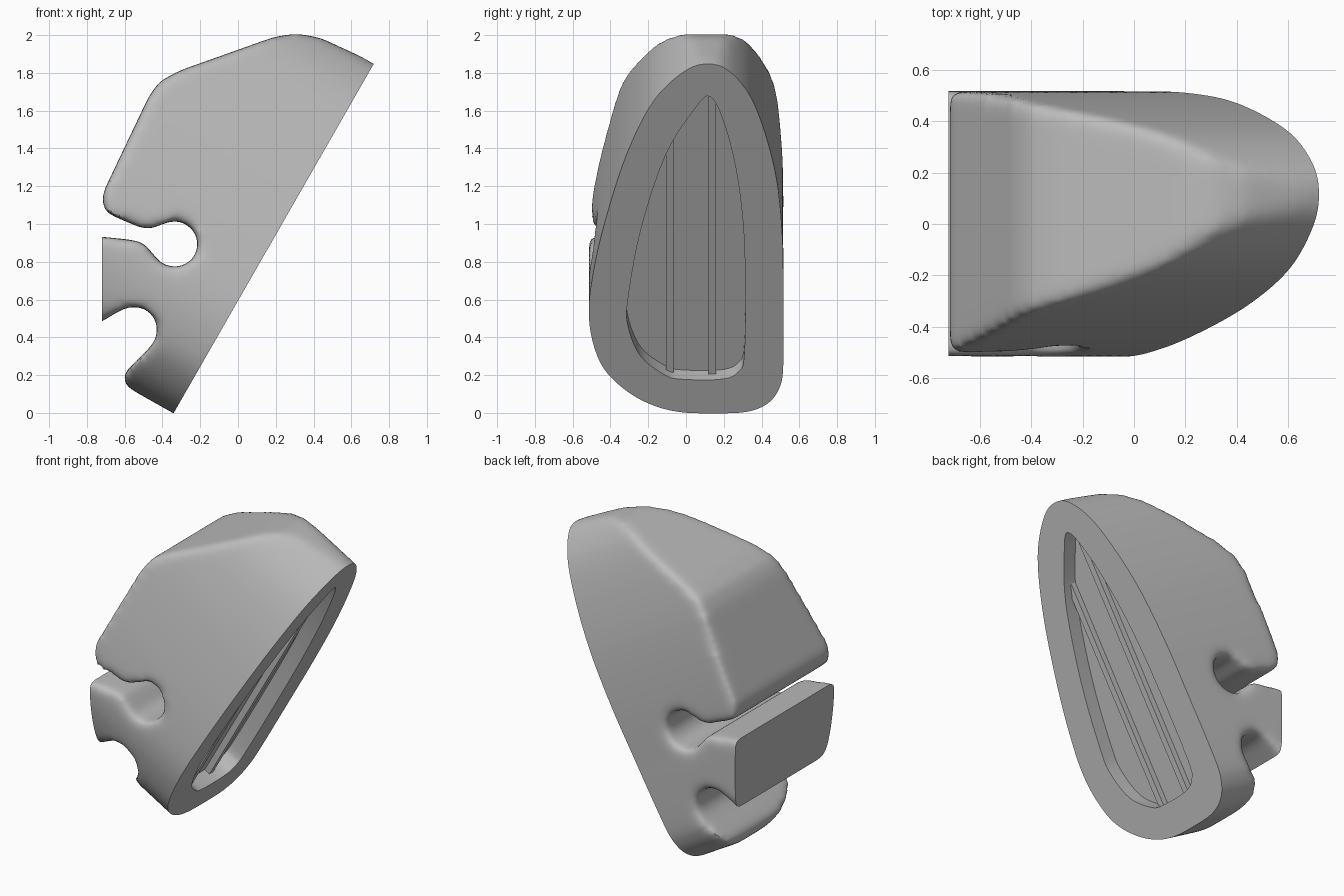
import bpy, bmesh
from math import sin, cos, radians
from mathutils import Vector

cube = bpy.data.objects.get("Cube")
if cube:
    bpy.data.objects.remove(cube)

grey = bpy.data.materials.new("plain_grey")
grey.use_nodes = True
colour = (0.5, 0.5, 0.5, 1)
grey.diffuse_color = colour
grey.node_tree.nodes["Principled BSDF"].inputs["Base Color"].default_value = colour

# Tilted base plane: lowest point, upward direction and normal into the body
FOOT = Vector((-0.34, 0, 0))
UP = Vector((1.06, 0, 1.85)).normalized()
NORMAL = Vector((-UP.z, 0, UP.x))


def on_base(y, z, depth=0):
    """Point on the tilted base at height z, pushed into the body by depth."""
    return FOOT + UP * (z / UP.z) + Vector((0, y, 0)) + NORMAL * depth


def wall(bm, a, b):
    """Closed band of quads between two rings of vertices."""
    for i in range(len(a)):
        j = (i + 1) % len(a)
        bm.faces.new((a[i], a[j], b[j], b[i]))


def prism(name, ring, offset):
    bm = bmesh.new()
    a = [bm.verts.new(p) for p in ring]
    b = [bm.verts.new(p + offset) for p in ring]
    bm.faces.new(a)
    bm.faces.new(b)
    wall(bm, a, b)
    bmesh.ops.recalc_face_normals(bm, faces=bm.faces[:])
    mesh = bpy.data.meshes.new(name)
    bm.to_mesh(mesh)
    bm.free()
    mesh.materials.append(grey)
    obj = bpy.data.objects.new(name, mesh)
    bpy.context.collection.objects.link(obj)
    return obj


def smooth_loop(pts, steps):
    """Closed Catmull-Rom curve through the points."""
    pts = [Vector(p) for p in pts]
    n, out = len(pts), []
    for i in range(n):
        p, q, r, s = (pts[(i + k) % n] for k in (-1, 0, 1, 2))
        for k in range(steps):
            t = k / steps
            out.append(0.5 * (2 * q + (r - p) * t + (2 * p - 5 * q + 4 * r - s) * t ** 2
                              + (3 * q - p - 3 * r + s) * t ** 3))
    return out


def arc(cx, cz, r, start, end, steps=14):
    angles = [radians(start + (end - start) * i / steps) for i in range(steps + 1)]
    return [(cx + r * cos(a), cz + r * sin(a)) for a in angles]


def modify(obj, kind, **settings):
    mod = obj.modifiers.new(kind.title(), kind)
    for key, value in settings.items():
        setattr(mod, key, value)
    bpy.ops.object.modifier_apply(modifier=mod.name)


def slice_off(bm, point, normal):
    """Remove everything behind a plane and return the open rim."""
    cut = bmesh.ops.bisect_plane(bm, geom=bm.verts[:] + bm.edges[:] + bm.faces[:],
                                 dist=1e-5, plane_co=point, plane_no=normal,
                                 clear_inner=True)
    return [e for e in cut["geom_cut"] if isinstance(e, bmesh.types.BMEdge)]


# Side profile with the two round notches, running past the cut planes
profile = [(-0.08, -0.149), (-0.55, 0.115), (-0.60, 0.15), (-0.61, 0.20), (-0.58, 0.235)]
profile += arc(-0.55, 0.44, 0.125, -45, 120)
profile += [(-0.95, 0.35), (-0.95, 0.955), (-0.55, 0.915), (-0.50, 0.90), (-0.465, 0.86)]
profile += arc(-0.335, 0.893, 0.124, 205, 475)
profile += [(-0.466, 0.97), (-0.503, 0.975), (-0.68, 1.05), (-0.715, 1.085), (-0.722, 1.14),
            (-0.708, 1.18), (-0.47, 1.68), (-0.415, 1.755), (-0.31, 1.812),
            (0.196, 1.992), (0.31, 2.008), (0.43, 1.988), (0.72, 1.857), (1.0, 1.72)]
body = prism("body", [Vector((x, -0.8, z)) for x, z in profile], Vector((0, 1.6, 0)))

# Rounded outline swept square to the base
outline = smooth_loop([
    (0.12, 1.85), (0, 1.815), (-0.17, 1.655), (-0.31, 1.38), (-0.42, 1.045),
    (-0.49, 0.75), (-0.515, 0.5), (-0.46, 0.276), (-0.35, 0.143), (-0.19, 0.045),
    (0, 0), (0.29, 0), (0.43, 0.045), (0.495, 0.13), (0.515, 0.24), (0.515, 0.6),
    (0.51, 0.94), (0.47, 1.29), (0.36, 1.64), (0.23, 1.81)], 4)
sweep = prism("outline_cutter", [on_base(y, z, -0.28) for y, z in outline], NORMAL * 1.8)
sweep.hide_render = True

# Keep the shared volume and soften every edge
bpy.context.view_layer.objects.active = body
body.select_set(True)
modify(body, 'BOOLEAN', object=sweep, operation='INTERSECT', solver='EXACT')
modify(body, 'REMESH', mode='VOXEL', voxel_size=0.022)
modify(body, 'SMOOTH', factor=0.5, iterations=20)
bpy.data.objects.remove(sweep)

# Crisp flat end on the prong
bm = bmesh.new()
bm.from_mesh(body.data)
rim = slice_off(bm, Vector((-0.72, 0, 0)), Vector((1, 0, 0)))
bmesh.ops.holes_fill(bm, edges=rim, sides=0)

# Flat base around a shallow recess
recess = smooth_loop([
    (0.127, 1.675), (0.04, 1.60), (-0.11, 1.36), (-0.24, 0.965), (-0.307, 0.6),
    (-0.307, 0.46), (-0.24, 0.30), (-0.11, 0.2), (-0.016, 0.178), (0.18, 0.178),
    (0.275, 0.215), (0.31, 0.33), (0.31, 0.86), (0.275, 1.23), (0.206, 1.52)], 5)
rim = slice_off(bm, FOOT, NORMAL)
lip = [bm.verts.new(on_base(y, z)) for y, z in recess]
floor = [bm.verts.new(on_base(y, z, 0.1)) for y, z in recess]
lip_edges = [bm.edges.new((lip[i - 1], lip[i])) for i in range(len(lip))]
bmesh.ops.triangle_fill(bm, edges=rim + lip_edges, use_beauty=True, normal=-NORMAL)
wall(bm, lip, floor)
bm.faces.new(floor)
bmesh.ops.recalc_face_normals(bm, faces=bm.faces[:])
bm.to_mesh(body.data)
bm.free()
body.data.materials.clear()
body.data.materials.append(grey)
bpy.ops.object.shade_smooth_by_angle(angle=radians(35))

# Two thin ribs on the recess floor, with their ends buried in its wall
for name, y, top in (("right_rib", -0.085, 1.5), ("left_rib", 0.14, 1.73)):
    ring = [on_base(y + dy, z, 0.06)
            for dy, z in ((-0.02, 0.16), (0.02, 0.16), (0.02, top), (-0.02, top))]
    prism(name, ring, NORMAL * 0.06)
